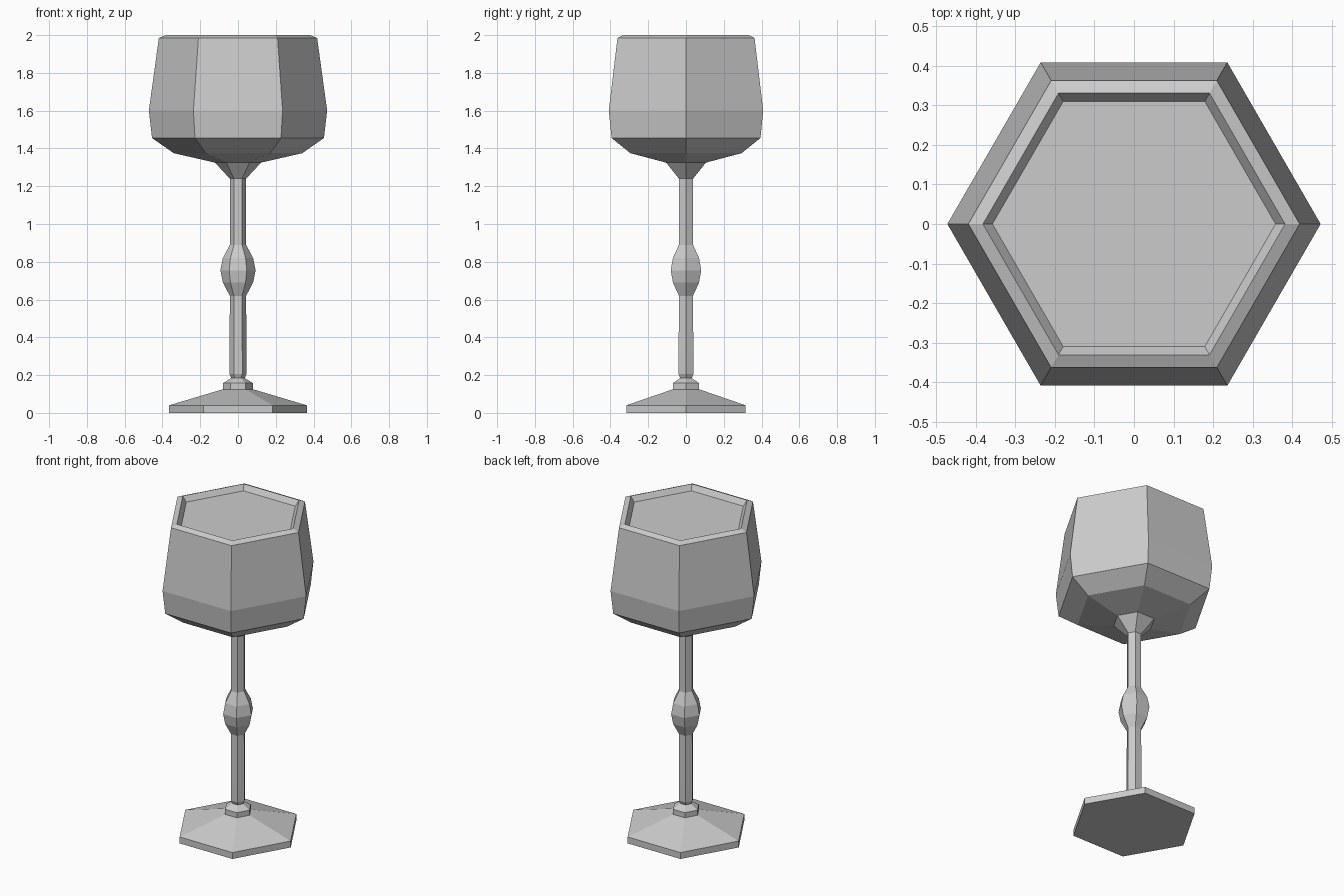
import bpy
import bmesh
from math import cos, sin, tau

SIDES = 6

cube = bpy.data.objects.get("Cube")
if cube:
    bpy.data.objects.remove(cube, do_unlink=True)

grey = bpy.data.materials.new("plain grey")
grey.use_nodes = True
colour = (0.6, 0.6, 0.6, 1)
grey.diffuse_color = colour
grey.node_tree.nodes["Principled BSDF"].inputs["Base Color"].default_value = colour


def turned(name, profile):
    """Six-sided closed solid from (radius, height) points, bottom to top."""
    bm = bmesh.new()
    rings = [[bm.verts.new((r * cos(tau * i / SIDES), r * sin(tau * i / SIDES), z))
              for i in range(SIDES)] for r, z in profile]
    for low, high in zip(rings, rings[1:]):
        for i in range(SIDES):
            j = (i + 1) % SIDES
            bm.faces.new((low[i], low[j], high[j], high[i]))
    bm.faces.new(rings[0][::-1])
    bm.faces.new(rings[-1])
    mesh = bpy.data.meshes.new(name)
    bm.to_mesh(mesh)
    bm.free()
    mesh.materials.append(grey)
    obj = bpy.data.objects.new(name, mesh)
    bpy.context.collection.objects.link(obj)
    return obj


# Sloping foot with a small collar on top
turned("foot", [(0.365, 0), (0.365, 0.04), (0.08, 0.125),
                (0.08, 0.157), (0.035, 0.185)])

# Slim stem with a swollen knob halfway
turned("stem", [(0.033, 0.18), (0.045, 0.205), (0.045, 0.33), (0.043, 0.62),
                (0.08, 0.69), (0.093, 0.755), (0.08, 0.82), (0.043, 0.89),
                (0.043, 1.24)])

# Flared neck and bowl, with a bevelled rim around the filled top
turned("bowl", [(0.043, 1.24), (0.122, 1.325), (0.34, 1.375), (0.455, 1.455),
                (0.472, 1.6), (0.419, 1.985), (0.382, 2.0), (0.358, 1.967)])
